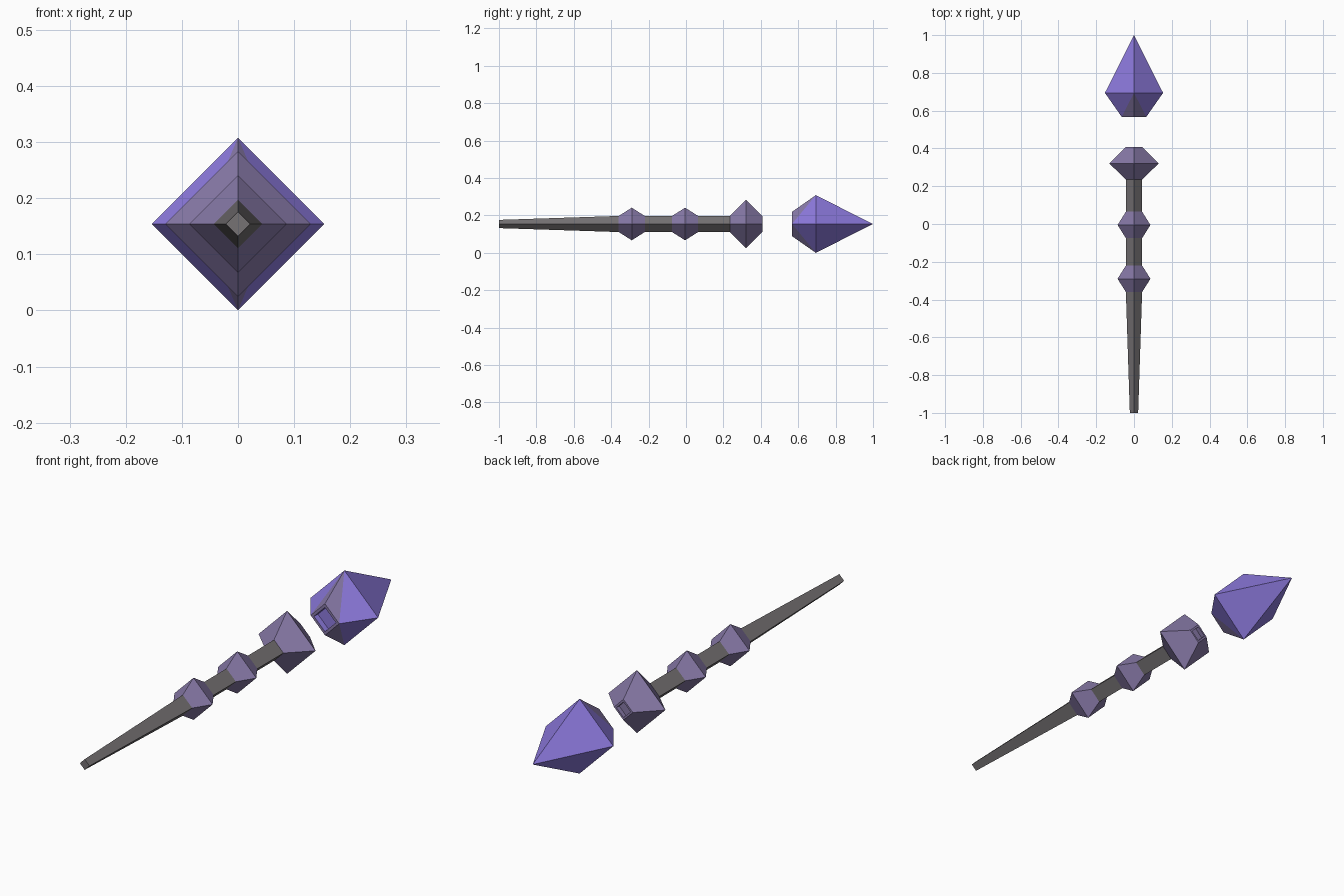
import bpy, math

if "Cube" in bpy.data.objects:
    bpy.data.objects.remove(bpy.data.objects["Cube"])

ZC = 0.154  # height of the wand's axis


def material(name, rgb):
    m = bpy.data.materials.new(name)
    lin = [((c / 255 + 0.055) / 1.055) ** 2.4 for c in rgb]
    m.diffuse_color = (*lin, 1)
    m.use_nodes = True
    m.node_tree.nodes["Principled BSDF"].inputs["Base Color"].default_value = m.diffuse_color
    return m


grey = material("shaft grey", (118, 114, 116))
dusty = material("dusty purple", (135, 121, 167))
violet = material("bright violet", (141, 122, 222))


def square_lathe(name, profile, mats):
    """Spin (y, radius) points into a four-sided solid along y; radius 0 ends in a point."""
    verts, rings, faces = [], [], []
    for y, r in profile:
        if r == 0:
            rings.append([len(verts)] * 4)
            verts.append((0, y, ZC))
        else:
            rings.append([len(verts) + i for i in range(4)])
            verts += [(r * math.cos(i * math.pi / 2), y, ZC + r * math.sin(i * math.pi / 2))
                      for i in range(4)]
    for a, b in zip(rings, rings[1:]):
        for i in range(4):
            j = (i + 1) % 4
            faces.append(list(dict.fromkeys((a[j], a[i], b[i], b[j]))))
    # flat caps where the profile does not end in a point
    if profile[0][1]:
        faces.append(rings[0])
    if profile[-1][1]:
        faces.append(rings[-1][::-1])
    # the loop above winds outward when y increases
    me = bpy.data.meshes.new(name)
    me.from_pydata(verts, [], [f[::-1] if len(set(f)) < 0 else f for f in faces])
    for m in mats:
        me.materials.append(m)
    ob = bpy.data.objects.new(name, me)
    bpy.context.collection.objects.link(ob)
    import bmesh
    bm = bmesh.new()
    bm.from_mesh(me)
    bmesh.ops.recalc_face_normals(bm, faces=bm.faces)
    bm.to_mesh(me)
    bm.free()
    return ob


# tapered handle and straight shaft
square_lathe("shaft", [(-1, 0.022), (-0.36, 0.043), (0.25, 0.043)], [grey])

# two small grip rings
for label, y in (("lower", -0.29), ("upper", -0.005)):
    square_lathe(label + "_ring", [(y - 0.07, 0.043), (y, 0.087), (y + 0.07, 0.043)], [dusty])

# large collar with a shallow socket in its end
square_lathe("collar", [(0.235, 0.043), (0.32, 0.13), (0.408, 0.043), (0.408, 0.032),
                        (0.39, 0.032)], [dusty])

# floating crystal with a socket in its blunt end
crystal = square_lathe("crystal", [(0.59, 0.048), (0.567, 0.05), (0.567, 0.065),
                                   (0.694, 0.154), (1, 0)], [violet, dusty])

# split the blunt-end facets from the top and bottom corners, inner halves dusty
import bmesh
bm = bmesh.new()
bm.from_mesh(crystal.data)
facets = [f for f in bm.faces if 0.6 < f.calc_center_median().y < 0.68]
for f in facets:
    corner = max(f.verts, key=lambda v: abs(v.co.z - ZC))
    side = max((v for v in f.verts if v.co.y < 0.6), key=lambda v: abs(v.co.x))
    bmesh.utils.face_split(f, corner, side)
for f in bm.faces:
    low = sum(v.co.y < 0.6 for v in f.verts)
    if len(f.verts) == 3 and low == 2:
        f.material_index = 1
    elif low == 4 and abs(f.normal.y) > 0.9 and f.calc_center_median().y < 0.57:
        f.material_index = 1
bm.to_mesh(crystal.data)
bm.free()
